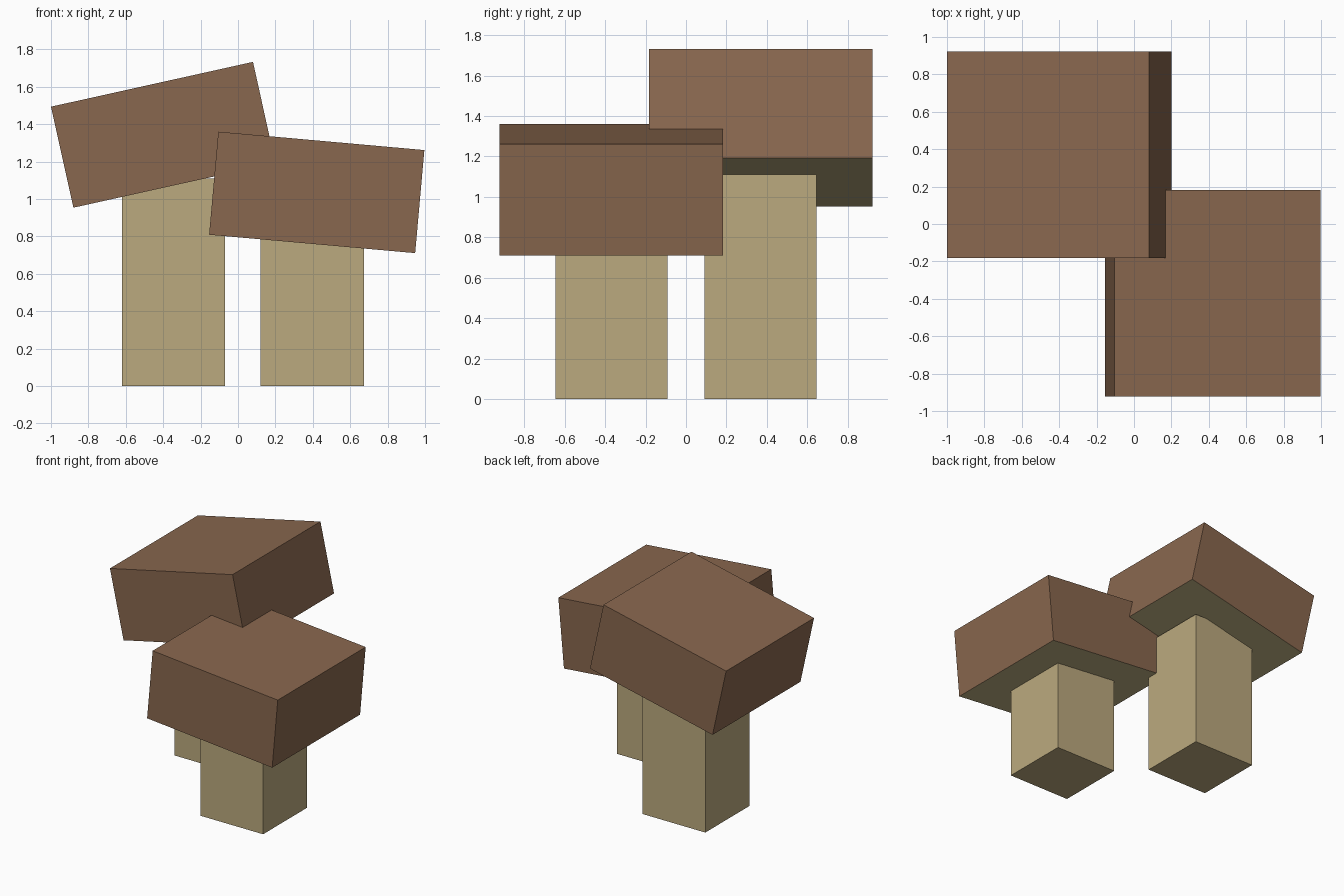
import bpy
import math

if "Cube" in bpy.data.objects:
    bpy.data.objects.remove(bpy.data.objects["Cube"])


def material(name, rgb):
    mat = bpy.data.materials.new(name)
    mat.diffuse_color = (*rgb, 1.0)
    mat.use_nodes = True
    mat.node_tree.nodes["Principled BSDF"].inputs["Base Color"].default_value = mat.diffuse_color
    return mat


brown = material("cap brown", (0.25, 0.136, 0.077))
tan = material("stem tan", (0.50, 0.40, 0.21))
olive = material("underside tan", (0.50, 0.42, 0.22))


def box(name, centre, size, mats, tilt=0.0):
    """Box of the given size, tilted about the y axis (degrees, right side up)."""
    bpy.ops.mesh.primitive_cube_add(size=1, location=centre)
    obj = bpy.context.object
    obj.name = name
    for v in obj.data.vertices:
        v.co = [c * s for c, s in zip(v.co, size)]
    obj.rotation_euler.y = -math.radians(tilt)
    for mat in mats:
        obj.data.materials.append(mat)
    # the last material goes on the downward face
    for face in obj.data.polygons:
        face.material_index = len(mats) - 1 if face.normal.z < -0.5 else 0
    return obj


W = 0.553          # stem width; caps are twice as wide
CAP = (2 * W, 2 * W, W)

# Tall mushroom at the back left
box("tall_stem", (-0.345, 0.368, 0.555), (W, W, 1.11), [tan])
box("tall_cap", (-0.40, 0.37, 1.343), CAP, [brown, olive], 12.5)

# Short mushroom at the front right
box("short_stem", (0.396, -0.368, 0.415), (W, W, 0.83), [tan])
box("short_cap", (0.421, -0.37, 1.035), CAP, [brown, olive], -5.1)
